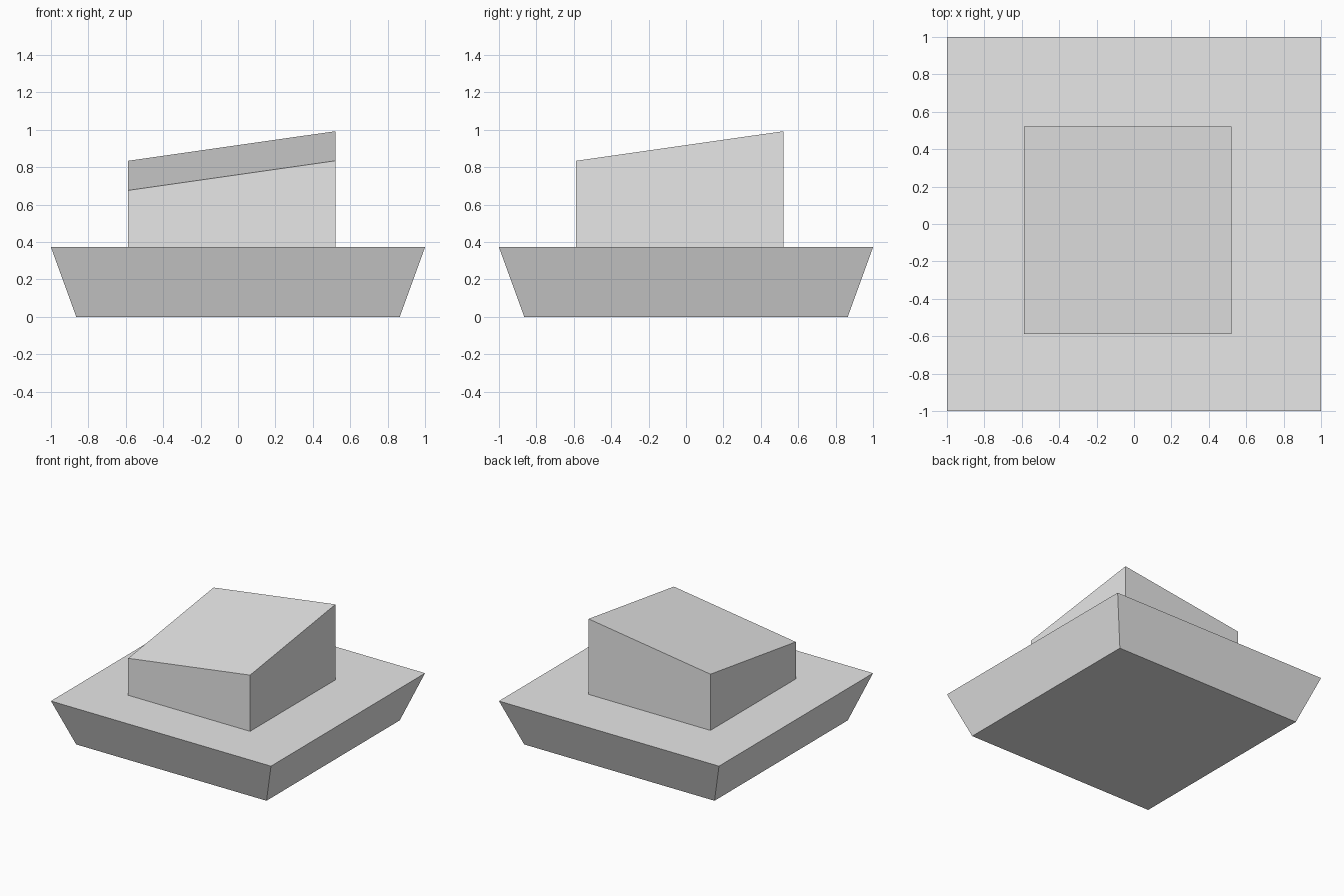
import bpy
import bmesh

cube = bpy.data.objects.get("Cube")
if cube:
    bpy.data.objects.remove(cube, do_unlink=True)

# Single flat grey
grey = bpy.data.materials.new("light_grey")
grey.use_nodes = True
grey.diffuse_color = (0.8, 0.8, 0.8, 1)
grey.node_tree.nodes["Principled BSDF"].inputs["Base Color"].default_value = grey.diffuse_color


def shaped_block(name, shape):
    """Cube whose corners (each coordinate -1 or 1) are placed by a shape rule."""
    bm = bmesh.new()
    bmesh.ops.create_cube(bm, size=2)
    for v in bm.verts:
        v.co = shape(*v.co)
    mesh = bpy.data.meshes.new(name)
    bm.to_mesh(mesh)
    bm.free()
    mesh.materials.append(grey)
    obj = bpy.data.objects.new(name, mesh)
    bpy.context.collection.objects.link(obj)
    return obj


DECK = 0.372       # height of the base's top
BASE_FOOT = 0.865  # half width of the base at the ground
LOW, HIGH = -0.587, 0.521  # sides of the upper block, same in x and y


# Base: square tray shape, flaring outward to the top
def flared(x, y, z):
    half = 1.0 if z > 0 else BASE_FOOT
    return x * half, y * half, DECK if z > 0 else 0


shaped_block("flared_base", flared)


# Upper block: off-centre, its top rising evenly towards +x and +y
def slanted(x, y, z):
    px = HIGH if x > 0 else LOW
    py = HIGH if y > 0 else LOW
    top = 0.834 + 0.079 * (x + y)
    return px, py, top if z > 0 else DECK


shaped_block("slanted_block", slanted)
